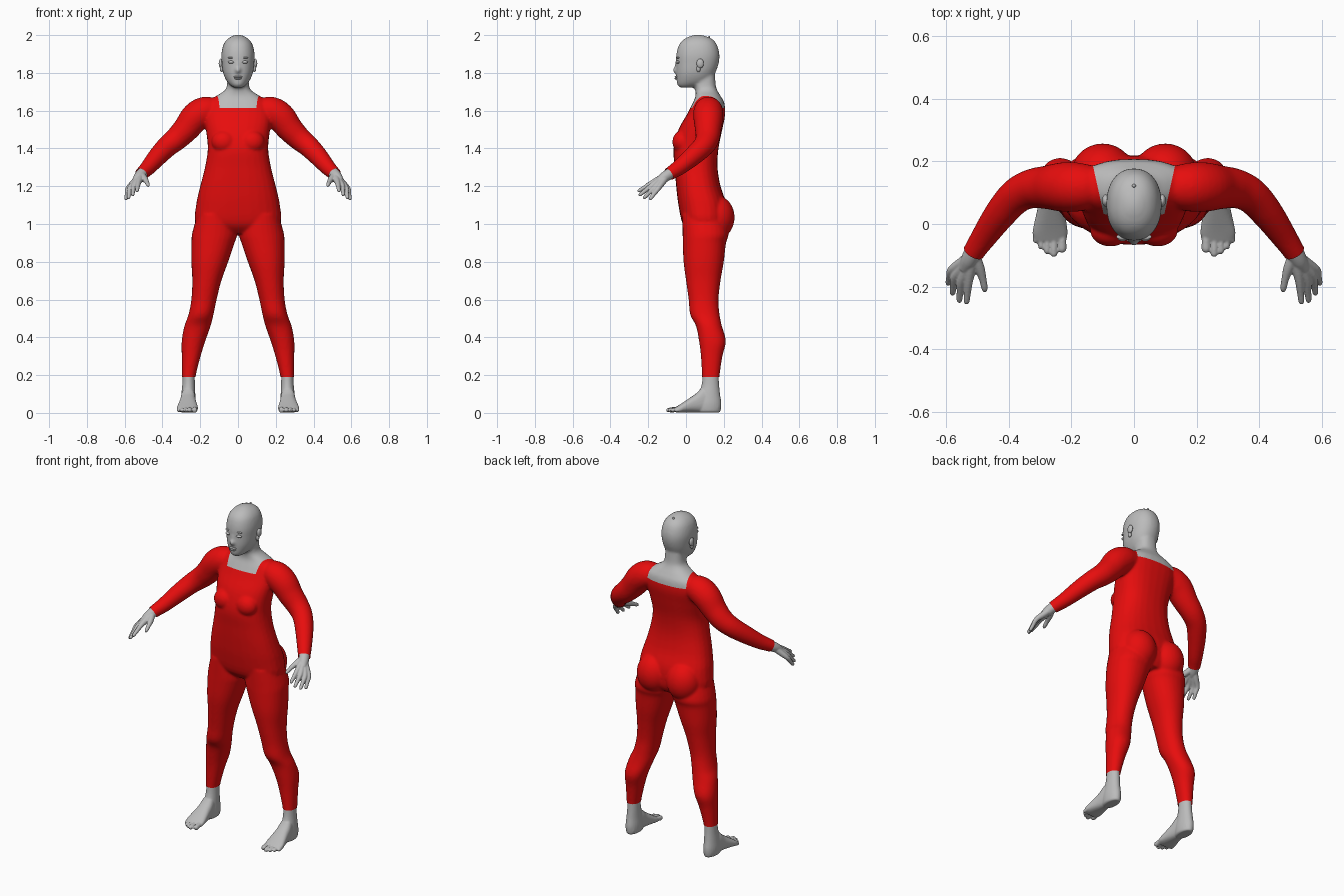
import bpy, bmesh, math
from mathutils import Vector, Matrix

if "Cube" in bpy.data.objects:
    bpy.data.objects.remove(bpy.data.objects["Cube"])

N = 28


def material(name, col):
    m = bpy.data.materials.new(name)
    m.diffuse_color = (*col, 1)
    m.use_nodes = True
    m.node_tree.nodes["Principled BSDF"].inputs["Base Color"].default_value = m.diffuse_color
    return m


SKIN = material("grey skin", (0.5, 0.5, 0.5))
RED = material("red fabric", (0.8, 0.004, 0.004))


def spline(rows, k=4):
    """Catmull-Rom interpolation of station rows."""
    out = []
    for i in range(len(rows) - 1):
        a, b, c, d = rows[max(i - 1, 0)], rows[i], rows[i + 1], rows[min(i + 2, len(rows) - 1)]
        for j in range(k):
            t = j / k
            out.append([0.5 * (2 * q + (r - p) * t + (2 * p - 5 * q + 4 * r - s) * t * t
                               + (3 * q - p - 3 * r + s) * t ** 3) for p, q, r, s in zip(a, b, c, d)])
    return out + [list(rows[-1])]


def ring(c, u, v, p=2.0):
    pts = []
    for i in range(N):
        a = 2 * math.pi * i / N
        ca, sa = math.cos(a), math.sin(a)
        pts.append(c + u * math.copysign(abs(ca) ** (2 / p), ca) + v * math.copysign(abs(sa) ** (2 / p), sa))
    return pts


def loft(bm, rings, s=1):
    vs = [[bm.verts.new((p.x * s, p.y, p.z)) for p in r] for r in rings]
    for a, b in zip(vs, vs[1:]):
        for i in range(N):
            bm.faces.new((a[i], a[(i + 1) % N], b[(i + 1) % N], b[i]))
    bm.faces.new(vs[0][::-1])
    bm.faces.new(vs[-1])


def column(bm, rows, s=1, p=2.0):
    """Rows of z, x0, x1, y front, y back."""
    loft(bm, [ring(Vector(((a + b) / 2, (f + k) / 2, z)), Vector(((b - a) / 2, 0, 0)),
                   Vector((0, (k - f) / 2, 0)), p) for z, a, b, f, k in spline(rows)], s)


def tube(bm, rows, s=1):
    """Rows of x, y, z, radius."""
    rows = spline(rows)
    rings = []
    for i, r in enumerate(rows):
        t = (Vector(rows[min(i + 1, len(rows) - 1)][:3]) - Vector(rows[max(i - 1, 0)][:3])).normalized()
        u = t.cross(Vector((0, 0, 1))).normalized()
        rings.append(ring(Vector(r[:3]), u * r[3], t.cross(u) * r[3]))
    loft(bm, rings, s)


def ball(bm, c, r, s=1):
    bmesh.ops.create_icosphere(bm, subdivisions=4, radius=1,
                               matrix=Matrix.Translation((c[0] * s, c[1], c[2])) @ Matrix.Diagonal((*r, 1)))


def finish(name, bm, mat, voxel=0, smooth=0):
    bmesh.ops.recalc_face_normals(bm, faces=bm.faces)
    me = bpy.data.meshes.new(name)
    bm.to_mesh(me)
    bm.free()
    ob = bpy.data.objects.new(name, me)
    bpy.context.collection.objects.link(ob)
    if voxel:
        m = ob.modifiers.new("fuse", 'REMESH')
        m.mode, m.voxel_size = 'VOXEL', voxel
        m = ob.modifiers.new("soften", 'SMOOTH')
        m.factor, m.iterations = 0.5, smooth
        bpy.context.view_layer.update()
        dg = bpy.context.evaluated_depsgraph_get()
        me = bpy.data.meshes.new_from_object(ob.evaluated_get(dg))
        ob.modifiers.clear()
        ob.data = me
    me.materials.clear()
    me.materials.append(mat)
    me.shade_smooth()
    return ob


# Whole figure without hands and feet
bm = bmesh.new()
sym = lambda rows: [(z, -w, w, f, b) for z, w, f, b in rows]
column(bm, sym([(.95, .12, .03, .19), (1.0, .222, -.017, .215), (1.1, .222, -.04, .215), (1.2, .2, -.052, .183),
                (1.3, .175, -.06, .167), (1.4, .16, -.066, .172), (1.5, .17, -.04, .192),
                (1.58, .18, .005, .207), (1.64, .165, .035, .203), (1.675, .12, .05, .185),
                (1.705, .073, .05, .167), (1.74, .058, .043, .157), (1.85, .055, .045, .15)]), p=2.4)
column(bm, sym([(1.722, .022, -.03, .04), (1.735, .042, -.045, .09), (1.76, .062, -.05, .13),
                (1.8, .079, -.053, .155), (1.85, .086, -.053, .173), (1.9, .088, -.051, .177),
                (1.95, .077, -.036, .163), (1.98, .055, -.008, .137), (1.997, .026, .03, .095),
                (2.002, .006, .055, .07)]), p=2.2)
ball(bm, (0, -.054, 1.815), (.015, .016, .018))
ball(bm, (0, -.05, 1.836), (.009, .01, .03))
for s in (1, -1):
    column(bm, [(1.05, .02, .215, -.02, .2), (.95, .005, .243, -.018, .225), (.9, .018, .246, -.017, .212),
                (.8, .052, .247, -.013, .2), (.7, .088, .242, 0, .183), (.6, .113, .247, .014, .172),
                (.52, .13, .262, .022, .178), (.46, .145, .284, .053, .19), (.38, .173, .298, .069, .211),
                (.3, .198, .298, .079, .193), (.19, .225, .297, .085, .177), (.14, .225, .297, .085, .177)], s, 2.15)
    tube(bm, [(.1, .12, 1.6, .06), (.17, .118, 1.598, .077), (.225, .118, 1.565, .079), (.275, .117, 1.503, .07),
              (.325, .113, 1.452, .063), (.375, .09, 1.41, .057), (.425, .035, 1.358, .051),
              (.475, -.035, 1.3, .042), (.512, -.09, 1.264, .035), (.54, -.135, 1.232, .034)], s)
    ball(bm, (.1, .162, 1.035), (.1, .095, .115), s)
    ball(bm, (.075, -.02, 1.435), (.065, .052, .06), s)
body = finish("body_suit", bm, RED, 0.0075, 6)

# Cut the hems and the neckline into the body, then split it in two
WRIST = Vector((.512, -.09, 1.264))
AIM = Vector((.45, -.76, -.5)).normalized()
bm = bmesh.new()
bm.from_mesh(body.data)


def cut(co, no, where):
    fs = [f for f in bm.faces if where(f.calc_center_median())]
    geom = list({v for f in fs for v in f.verts}) + list({e for f in fs for e in f.edges}) + fs
    bmesh.ops.bisect_plane(bm, geom=geom, plane_co=co, plane_no=no, dist=1e-6)


cut((0, 0, .19), (0, 0, 1), lambda c: c.z < .25)
cut((0, 0, 1.613), (0, 0, 1), lambda c: 1.55 < c.z < 1.68 and abs(c.x) < .16)
for s in (1, -1):
    flip = Vector((s, 1, 1))
    cut(WRIST * flip, AIM * flip, lambda c: c.x * s > .4)
    cut((.09 * s, 0, 0), (s, -.22, 0), lambda c: 1.6 < c.z < 1.7 and c.x * s > .03)


def is_skin(c):
    return c.z > 1.69 or (c.z > 1.613 and abs(c.x) < .09 + .22 * c.y)


def is_waste(c):
    return c.z < .19 or (abs(c.x) > .4 and (Vector((abs(c.x), c.y, c.z)) - WRIST).dot(AIM) > 0)


skin_bm = bm.copy()
for b, drop in ((bm, lambda c: is_skin(c) or is_waste(c)), (skin_bm, lambda c: not is_skin(c))):
    bmesh.ops.delete(b, geom=[f for f in b.faces if drop(f.calc_center_median())], context='FACES')
bm.to_mesh(body.data)
bm.free()
body.data.shade_smooth()
me = bpy.data.meshes.new("head_and_neck")
skin_bm.to_mesh(me)
skin_bm.free()
me.materials.clear()
me.materials.append(SKIN)
me.shade_smooth()
bpy.context.collection.objects.link(bpy.data.objects.new("head_and_neck", me))

# Lips and crown stud
bm = bmesh.new()
ball(bm, (0, -.05, 1.779), (.024, .01, .005))
ball(bm, (0, -.05, 1.77), (.02, .011, .005))
finish("lips", bm, SKIN)
bm = bmesh.new()
ball(bm, (0, .122, 1.988), (.006, .006, .008))
finish("crown_stud", bm, SKIN)

for s, side in ((1, "left"), (-1, "right")):
    # Eye and ear
    bm = bmesh.new()
    ball(bm, (.036, -.042, 1.857), (.017, .013, .008), s)
    ball(bm, (.036, -.041, 1.88), (.02, .009, .004), s)
    finish(side + "_eye", bm, SKIN)
    bm = bmesh.new()
    ball(bm, (.091, .075, 1.85), (.011, .019, .025), s)
    ball(bm, (.086, .066, 1.822), (.01, .011, .018), s)
    finish(side + "_ear", bm, SKIN)

    # Hand: wrist stub, four fingers fanned from the wrist, thumb
    bm = bmesh.new()
    tube(bm, [(.495, -.065, 1.28, .028), (.512, -.09, 1.264, .029), (.527, -.118, 1.245, .027),
              (.542, -.145, 1.226, .018)], s)
    for knuckle, tip in (((.528, -.185, 1.215), (.535, -.255, 1.172)), ((.552, -.182, 1.203), (.558, -.25, 1.15)),
                         ((.572, -.168, 1.192), (.58, -.226, 1.134)), ((.583, -.148, 1.187), (.594, -.193, 1.128))):
        k, t = Vector(knuckle), Vector(tip)
        w = Vector((.515, -.1, 1.258))
        tube(bm, [(*w, .02), (*w.lerp(k, .5), .018), (*k, .0135), (*k.lerp(t, .5), .011),
                  (*k.lerp(t, .9), .009), (*t, .004)], s)
    tube(bm, [(.512, -.1, 1.258, .02), (.494, -.14, 1.238, .017), (.483, -.175, 1.222, .012),
              (.477, -.205, 1.207, .01), (.475, -.217, 1.2, .004)], s)
    finish(side + "_hand", bm, SKIN, 0.0035, 2)

    # Foot: ankle, sole and instep, five toes
    bm = bmesh.new()
    column(bm, [(.22, .23, .292, .091, .171), (.15, .228, .295, .083, .175), (.1, .226, .3, .066, .18),
                (.05, .223, .304, .05, .187), (.012, .226, .3, .055, .183), (.002, .235, .29, .065, .175)], s)
    loft(bm, [ring(Vector((x, y, (a + b) / 2)), Vector((w, 0, 0)), Vector((0, 0, (b - a) / 2)), 2.4)
              for y, x, w, a, b in spline([(.17, .263, .028, .002, .07), (.1, .264, .037, .002, .135),
                                           (.05, .265, .043, .003, .1), (0, .267, .052, .002, .066),
                                           (-.03, .268, .056, .001, .046), (-.055, .267, .05, .002, .03)])], s)
    for x, y, r in ((.23, -.09, .014), (.256, -.104, .0115), (.277, -.095, .0105),
                    (.296, -.08, .01), (.313, -.06, .01)):
        tube(bm, [(x, -.02, .022, r), (x, y + .03, .018, r), (x, y + .008, .014, r), (x, y, .012, r * .5)], s)
    finish(side + "_foot", bm, SKIN, 0.004, 2)
